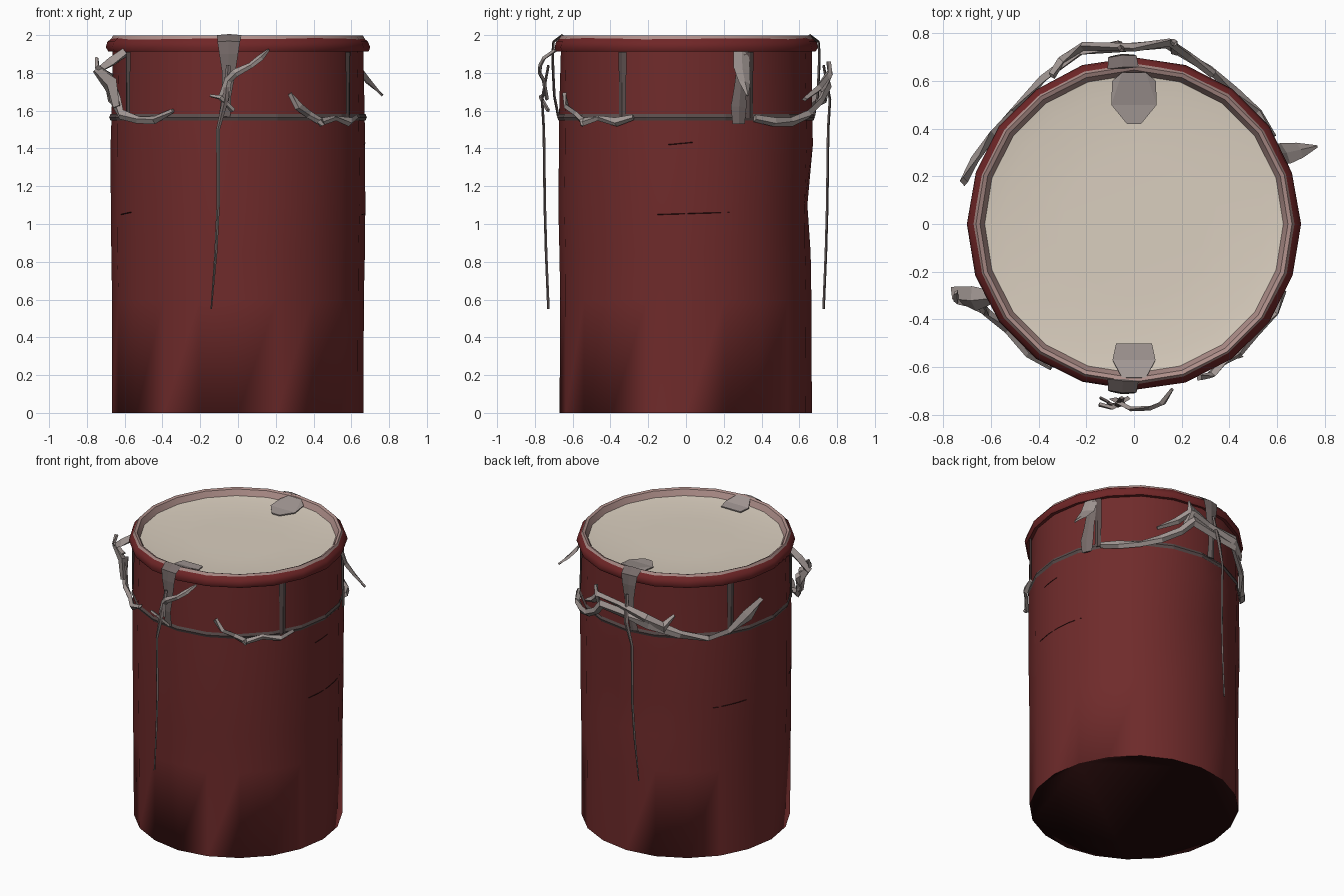
import bpy, bmesh, math, random
from mathutils import Vector, Quaternion

random.seed(4)
if "Cube" in bpy.data.objects:
    bpy.data.objects.remove(bpy.data.objects["Cube"])


def material(name, rgb):
    m = bpy.data.materials.new(name)
    m.use_nodes = True
    m.diffuse_color = (*rgb, 1)
    bsdf = m.node_tree.nodes["Principled BSDF"]
    bsdf.inputs["Base Color"].default_value = (*rgb, 1)
    bsdf.inputs["Roughness"].default_value = 0.9
    return m


RED = material("dark red paint", (0.16, 0.024, 0.024))
HOOP = material("deep red hoop", (0.16, 0.019, 0.02))
BASE = material("blackened base", (0.018, 0.003, 0.003))
PINK = material("worn pink edge", (0.42, 0.27, 0.25))
CREAM = material("cream skin", (0.70, 0.62, 0.52))
GREY = material("grey cloth", (0.36, 0.31, 0.295))
MID = material("dirty grey cloth", (0.18, 0.145, 0.14))
DARK = material("dark grey strap", (0.10, 0.072, 0.07))
BLACK = material("dark crack", (0.03, 0.006, 0.006))
SIDES = 20


def polar(deg, r, z):
    a = math.radians(deg)
    return Vector((r * math.cos(a), r * math.sin(a), z))


def finish(name, bm, mat, smooth=None):
    bmesh.ops.recalc_face_normals(bm, faces=bm.faces)
    me = bpy.data.meshes.new(name)
    bm.to_mesh(me)
    bm.free()
    me.materials.append(mat)
    ob = bpy.data.objects.new(name, me)
    bpy.context.collection.objects.link(ob)
    if smooth:
        bpy.ops.object.select_all(action='DESELECT')
        ob.select_set(True)
        bpy.context.view_layer.objects.active = ob
        bpy.ops.object.shade_smooth_by_angle(angle=math.radians(smooth))
    return ob


def lathe(bm, profile, wobble=0.0, dent=None):
    """Turned rings joined by quads; returns the rings."""
    rings = []
    for r, z in profile:
        ring = []
        for i in range(SIDES):
            deg = 360 * i / SIDES
            rr = r + random.uniform(-wobble, wobble)
            if dent:
                rr -= dent(deg, z)
            ring.append(bm.verts.new(polar(deg, rr, z)))
        rings.append(ring)
    for a, b in zip(rings, rings[1:]):
        for i in range(SIDES):
            j = (i + 1) % SIDES
            bm.faces.new((a[i], a[j], b[j], b[i]))
    return rings


def ribbon(name, pts, mat, thick=0.007, closed=False, twist=0.0):
    """Diamond-section band through (degrees, radius, height, half width)."""
    bm = bmesh.new()
    pos = [polar(*p[:3]) for p in pts]
    n = len(pts)
    rings = []
    for i, p in enumerate(pts):
        if closed:
            t = pos[(i + 1) % n] - pos[i - 1]
        else:
            t = pos[min(i + 1, n - 1)] - pos[max(i - 1, 0)]
        turn = Quaternion(t.normalized(), random.uniform(-twist, twist))
        side = turn @ polar(p[0], 1, 0).cross(t).normalized()
        out = t.cross(side).normalized()
        offs = (side * p[3], out * thick, -side * p[3], -out * thick)
        rings.append([bm.verts.new(pos[i] + o) for o in offs])
    pairs = list(zip(rings, rings[1:]))
    if closed:
        pairs.append((rings[-1], rings[0]))
    else:
        bm.faces.new(rings[0])
        bm.faces.new(rings[-1])
    for a, b in pairs:
        for k in range(4):
            m = (k + 1) % 4
            bm.faces.new((a[k], a[m], b[m], b[k]))
    return finish(name, bm, mat)


def cloth(name, pts, thick=0.014):
    """Crumpled, twisted light cloth."""
    return ribbon(name, pts, GREY, thick, twist=0.6)


# Drum body, with a shallow dent at the back
def back_dent(deg, z):
    return 0.03 * math.exp(-((deg - 90) / 25) ** 2 - ((z - 1.1) / 0.25) ** 2)


bm = bmesh.new()
rings = lathe(bm, [(0.667, 0), (0.667, 0.6), (0.672, 0.85), (0.675, 1.1),
                   (0.675, 1.42), (0.672, 1.57), (0.665, 1.92)], 0.003, back_dent)
bm.faces.new(rings[0])
bm.faces.new(rings[-1])
body = finish("drum_body", bm, RED)
body.data.materials.append(BASE)
for p in body.data.polygons:
    p.use_smooth = True
    if p.center.z < 0.01:
        p.material_index = 1

# Lower edge is crisp except in a few soft sectors
for e in body.data.edges:
    a, b = (body.data.vertices[v].co for v in e.vertices)
    mid = (a + b) / 2
    sector = int((math.degrees(math.atan2(mid.y, mid.x)) % 360) * SIDES / 360)
    if max(a.z, b.z) < 0.01:
        e.use_edge_sharp = sector not in (1, 6, 11, 14, 17)
    elif min(a.z, b.z) > 1.9:
        e.use_edge_sharp = True

# Red hoop, worn inner edge and sunken skin
bm = bmesh.new()
lathe(bm, [(0.655, 1.915), (0.688, 1.912), (0.698, 1.935), (0.69, 1.965),
           (0.665, 1.986)], 0.003)
finish("hoop", bm, HOOP, 50)
bm = bmesh.new()
lathe(bm, [(0.673, 1.978), (0.662, 1.997), (0.645, 1.99), (0.622, 1.945)])
finish("worn_hoop_edge", bm, PINK, 40)
bm = bmesh.new()
rings = lathe(bm, [(0.632, 1.953), (0.55, 1.942), (0.3, 1.938)])
bm.faces.new(rings[-1])
finish("drum_skin", bm, CREAM, 60)


# Cloth tabs lying on the skin
def tab(name, half):
    bm = bmesh.new()
    outline = half + [(-x, y, z) for x, y, z in reversed(half)]
    f = bm.faces.new([bm.verts.new(p) for p in outline])
    bmesh.ops.triangulate(bm, faces=[f])
    ob = finish(name, bm, GREY)
    mod = ob.modifiers.new("thickness", 'SOLIDIFY')
    mod.thickness = 0.008
    mod.offset = 0


tab("back_tab", [(0.05, 0.635, 1.985), (0.09, 0.6, 1.965), (0.095, 0.5, 1.955),
                 (0.03, 0.42, 1.95)])
tab("front_tab", [(0.05, -0.645, 1.99), (0.09, -0.57, 1.96), (0.075, -0.5, 1.955)])

# Strap around the body and four upright side straps
ribbon("ring_strap", [(360 * i / SIDES, 0.675, 1.565, 0.018) for i in range(SIDES)],
       DARK, closed=True)
for deg in (30, 150, 210, 330):
    ribbon("upright_strap", [(deg, 0.673, 1.56, 0.022), (deg, 0.672, 1.75, 0.022),
                             (deg, 0.672, 1.91, 0.025)], DARK)

# Front and back straps folding over the hoop, each with a hanging cord
for name, deg, sign in (("front", 266, 1), ("back", 94, -1)):
    ribbon(name + "_strap", [(deg, 0.655, 2.0, 0.065), (deg, 0.703, 1.965, 0.06),
                             (deg, 0.708, 1.9, 0.05), (deg, 0.705, 1.8, 0.035),
                             (deg - sign, 0.70, 1.68, 0.025),
                             (deg - 2 * sign, 0.68, 1.57, 0.03)], MID)
    ribbon(name + "_cord", [(deg, 0.73, 1.84, 0.012),
                            (deg - sign, 0.765, 1.66, 0.017),
                            (deg - 4 * sign, 0.76, 1.5, 0.01),
                            (deg - 4 * sign, 0.755, 1.1, 0.009),
                            (deg - 5 * sign, 0.75, 0.85, 0.008),
                            (deg - 7 * sign, 0.742, 0.55, 0.004)], MID)

# Torn cloth swags
cloth("front_branch", [(264, 0.74, 1.66, 0.03), (266, 0.755, 1.76, 0.02),
                       (269, 0.775, 1.8, 0.022), (275, 0.775, 1.84, 0.016),
                       (279, 0.76, 1.88, 0.018), (283, 0.71, 1.92, 0.008)], 0.01)
cloth("front_loop", [(259, 0.77, 1.68, 0.008), (263, 0.775, 1.67, 0.015),
                     (268, 0.73, 1.6, 0.014)], 0.01)
cloth("right_swag", [(293, 0.70, 1.69, 0.016), (297, 0.71, 1.62, 0.024),
                     (303, 0.69, 1.58, 0.02), (309, 0.70, 1.54, 0.022),
                     (318, 0.69, 1.56, 0.016), (328, 0.70, 1.54, 0.026),
                     (336, 0.685, 1.565, 0.015)])
cloth("right_scrap", [(308, 0.70, 1.55, 0.02), (309, 0.71, 1.52, 0.006)])
cloth("left_swag", [(204, 0.73, 1.75, 0.04), (207, 0.73, 1.66, 0.035),
                    (211, 0.72, 1.58, 0.03), (220, 0.69, 1.55, 0.02),
                    (231, 0.70, 1.55, 0.022), (240, 0.69, 1.6, 0.012)], 0.018)
cloth("left_peel", [(207, 0.67, 1.91, 0.03), (205, 0.74, 1.86, 0.055),
                    (202, 0.80, 1.81, 0.045), (206, 0.75, 1.74, 0.06),
                    (209, 0.73, 1.62, 0.03)], 0.025)
cloth("left_scrap", [(206, 0.74, 1.78, 0.03), (203, 0.81, 1.83, 0.025),
                     (201, 0.80, 1.88, 0.006)])
cloth("back_swag", [(32, 0.685, 1.56, 0.02), (42, 0.70, 1.54, 0.026),
                    (53, 0.70, 1.54, 0.024), (64, 0.72, 1.58, 0.026),
                    (74, 0.74, 1.65, 0.026), (80, 0.765, 1.73, 0.035),
                    (95, 0.74, 1.7, 0.03), (107, 0.76, 1.68, 0.04),
                    (122, 0.72, 1.6, 0.026), (137, 0.69, 1.55, 0.026),
                    (148, 0.70, 1.59, 0.032), (158, 0.72, 1.68, 0.042),
                    (166, 0.735, 1.78, 0.025)], 0.018)
cloth("back_branch", [(62, 0.71, 1.66, 0.012), (72, 0.74, 1.72, 0.024),
                      (79, 0.775, 1.8, 0.028), (90, 0.74, 1.76, 0.02),
                      (106, 0.775, 1.72, 0.036), (114, 0.75, 1.66, 0.035),
                      (119, 0.71, 1.73, 0.01)], 0.018)
cloth("back_scrap", [(77, 0.74, 1.7, 0.025), (78, 0.78, 1.79, 0.025),
                     (77, 0.775, 1.86, 0.006)])

# Peeled strap on the right side, with its lower stub
ribbon("right_peel", [(26, 0.665, 1.92, 0.045), (25, 0.70, 1.82, 0.048),
                      (24, 0.76, 1.75, 0.035), (23, 0.832, 1.68, 0.006)], GREY)
ribbon("right_stub", [(27, 0.672, 1.9, 0.03), (25, 0.678, 1.72, 0.035),
                      (24, 0.685, 1.62, 0.045), (24, 0.685, 1.53, 0.035)], MID)

# Fine cracks in the paint
for start, end, z in ((-13, 20, 1.05), (-8, 3, 1.42), (203, 213, 1.05), (140, 160, 1.05)):
    pts = [(start + (end - start) * i / 4, 0.673, z + 0.003 * i, 0.002) for i in range(5)]
    ribbon("paint_crack", pts, BLACK, thick=0.002)
